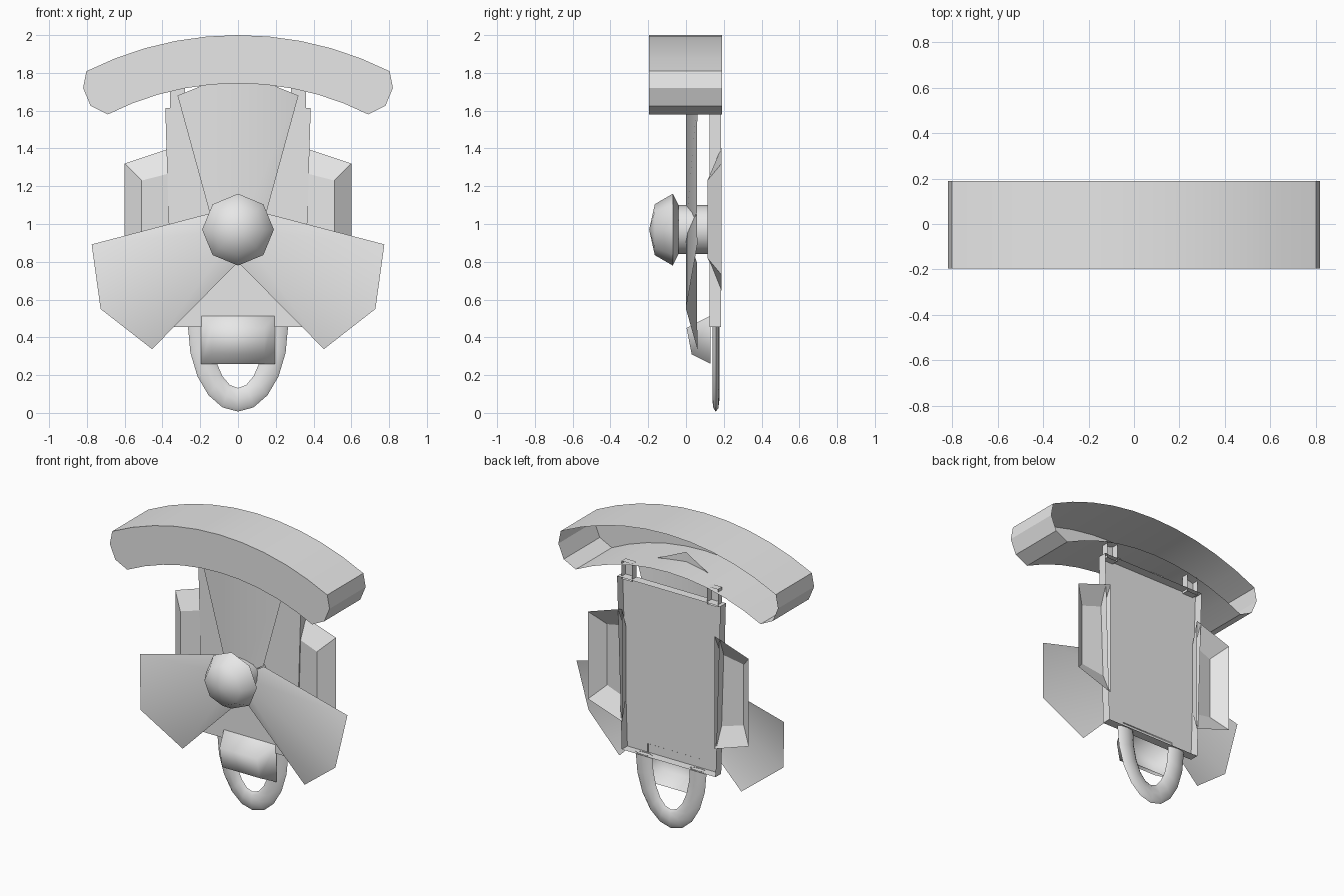
import bpy
import bmesh
import math
from mathutils import Matrix, Vector

cube = bpy.data.objects.get("Cube")
if cube:
    bpy.data.objects.remove(cube, do_unlink=True)

grey = bpy.data.materials.new("plain grey")
grey.use_nodes = True
grey.diffuse_color = (0.8, 0.8, 0.8, 1)
grey.node_tree.nodes["Principled BSDF"].inputs["Base Color"].default_value = (0.8, 0.8, 0.8, 1)

HUB_Z = 0.97


def make(name, verts, faces, angle=None, mirror=False):
    """Mesh object; angle = smoothing limit in degrees, mirror = copy across x."""
    me = bpy.data.meshes.new(name)
    me.from_pydata([tuple(v) for v in verts], [], faces)
    bm = bmesh.new()
    bm.from_mesh(me)
    bmesh.ops.remove_doubles(bm, verts=bm.verts, dist=1e-5)
    bm.to_mesh(me)
    bm.free()
    me.materials.append(grey)
    if angle:
        me.shade_smooth()
        me.set_sharp_from_angle(angle=math.radians(angle))
    ob = bpy.data.objects.new(name, me)
    bpy.context.collection.objects.link(ob)
    if mirror:
        mod = ob.modifiers.new("Mirror", "MIRROR")
        mod.use_mirror_merge = False
    return ob


def shell(name, front, back, **kw):
    """Open-backed tray: front cap plus side walls, loops counter-clockwise from the front."""
    n = len(front)
    faces = [tuple(range(n))]
    faces += [(i, n + i, n + (i + 1) % n, (i + 1) % n) for i in range(n)]
    return make(name, front + back, faces, **kw)


def flat(loop, y):
    return [(x, y, z) for x, z in loop]


def grid_faces(rows, cols):
    """Quads joining successive closed rings of points."""
    return [(r * cols + c, r * cols + (c + 1) % cols,
             (r + 1) * cols + (c + 1) % cols, (r + 1) * cols + c)
            for r in range(rows - 1) for c in range(cols)]


def lathe(name, profile, segs, angle):
    """Revolve (radius, y) points around the hub axis."""
    verts = [(r * math.cos(2 * math.pi * i / segs), y,
              HUB_Z + r * math.sin(2 * math.pi * i / segs))
             for r, y in profile for i in range(segs)]
    return make(name, verts, grid_faces(len(profile), segs), angle)


# Curved hood, open at the back
def arc(radius, a0, a1, steps=10):
    return [(radius * math.sin(math.radians(a0 + (a1 - a0) * i / steps)),
             0.22 + radius * math.cos(math.radians(a0 + (a1 - a0) * i / steps)))
            for i in range(steps + 1)]


hood = (arc(1.525, -26.9, 26.9) + [(0.78, 1.625), (0.82, 1.72)]
        + arc(1.78, 26.8, -26.8) + [(-0.82, 1.72), (-0.78, 1.625)])
shell("hood", flat(hood, -0.195), flat(hood, 0.19), angle=30)

# Back panel, a shallow open-backed tray that narrows downwards
panel = [(-0.35, 0.455), (0.35, 0.455), (0.385, 1.615), (-0.385, 1.615)]
shell("back_panel", flat(panel, 0.125), flat(panel, 0.185))

# Small channel tabs joining panel and hood
tab = [(0.28, 1.6), (0.36, 1.6), (0.36, 1.72), (0.28, 1.72)]
shell("hood_tabs", flat(tab, 0.13), flat(tab, 0.175), mirror=True)

# Side wings, bevelled pans
wing_front = [(0.355, 0.135, 0.78), (0.51, 0.113, 0.82),
              (0.51, 0.113, 1.23), (0.355, 0.135, 1.27)]
wing_back = [(0.345, 0.188, 0.645), (0.6, 0.188, 0.73),
             (0.6, 0.188, 1.32), (0.345, 0.188, 1.405)]
shell("side_wings", wing_front, wing_back, mirror=True)

# Three creased blades around the hub
blade = [(0, 0.0, 0.0), (0.15, 0.058, 0.09), (0.32, 0.06, 0.71),
         (0, 0.0, 0.84), (-0.32, 0.06, 0.71), (-0.15, 0.058, 0.09)]
for i in range(3):
    turn = Matrix.Rotation(math.radians(120 * i), 3, "Y")
    pts = [turn @ Vector(p) + Vector((0, 0, HUB_Z)) for p in blade]
    make("blade_%d" % (i + 1), pts, [(0, 1, 2, 3), (0, 3, 4, 5)], angle=40)

# Eight-sided knob and round shaft
lathe("hub_knob", [(0, -0.195), (0.135, -0.165), (0.19, -0.07), (0.13, -0.04), (0, -0.04)], 8, 60)
lathe("hub_shaft", [(0.13, -0.04), (0.13, 0.124)], 16, 40)

# Tapered block at the lower front
block_front = [(-0.14, 0.03, 0.31), (0.14, 0.03, 0.31),
               (0.14, 0.003, 0.45), (-0.14, 0.003, 0.45)]
block_back = flat([(-0.195, 0.26), (0.195, 0.26), (0.195, 0.515), (-0.195, 0.515)], 0.13)
shell("lower_block", block_front, block_back, angle=100)

# Hanging loop with a flattened oval section
loop = []
STEPS, SIDES = 10, 8
for i in range(STEPS + 1):
    t = math.pi * (1 + i / STEPS)
    for j in range(SIDES):
        s = 2 * math.pi * j / SIDES
        w = 0.0625 * math.cos(s)
        loop.append(((0.2025 + w) * math.cos(t), 0.158 + 0.019 * math.sin(s),
                     0.457 + (0.3875 + w) * math.sin(t)))
make("hanging_loop", loop, grid_faces(STEPS + 1, SIDES), angle=70)
